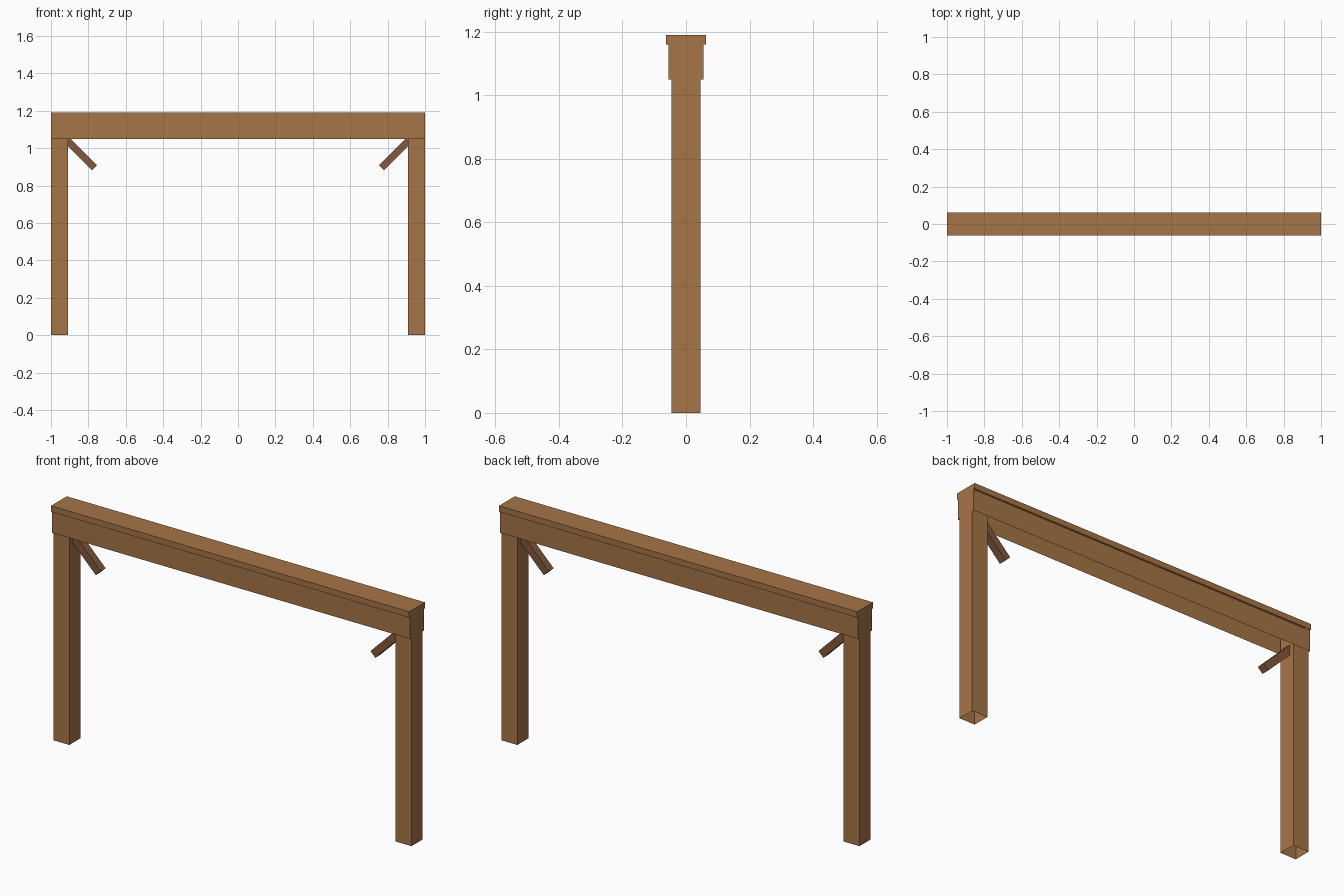
import bpy, bmesh, math
from mathutils import Matrix, Vector

if "Cube" in bpy.data.objects:
    bpy.data.objects.remove(bpy.data.objects["Cube"])


def material(name, rgb):
    m = bpy.data.materials.new(name)
    m.diffuse_color = (*rgb, 1)
    m.use_nodes = True
    m.node_tree.nodes["Principled BSDF"].inputs["Base Color"].default_value = m.diffuse_color
    return m


WOOD = material("brown wood", (0.381, 0.178, 0.063))
DARK = material("dark brown wood", (0.223, 0.098, 0.045))


def box(name, center, size, mat, angle=0.0, open_bottom=False):
    """Box turned about y by angle; optionally without its underside."""
    bm = bmesh.new()
    bmesh.ops.create_cube(bm, size=1)
    if open_bottom:
        under = [f for f in bm.faces if f.normal.z < -0.9]
        bmesh.ops.delete(bm, geom=under, context='FACES_ONLY')
    bm.transform(Matrix.Translation(Vector(center))
                 @ Matrix.Rotation(angle, 4, 'Y')
                 @ Matrix.Diagonal((*size, 1)))
    me = bpy.data.meshes.new(name)
    bm.to_mesh(me)
    bm.free()
    me.materials.append(mat)
    ob = bpy.data.objects.new(name, me)
    bpy.context.collection.objects.link(ob)
    return ob


# Top beam, hollow from below, with a slightly wider cap board
box("beam", (0, 0, 1.105), (2, 0.11, 0.11), WOOD, open_bottom=True)
box("cap_board", (0, 0, 1.175), (2, 0.125, 0.03), WOOD, open_bottom=True)

# Posts reach up into the beam; braces slope down and inwards from the corners
LENGTH = 0.25
for side, s in (("left", -1), ("right", 1)):
    box(side + "_post", (s * 0.955, 0, 0.56), (0.09, 0.09, 1.12), WOOD, open_bottom=True)
    half = LENGTH / 2 * math.sqrt(0.5)
    box(side + "_brace", (s * (0.767 + half), 0, 0.896 + half),
        (LENGTH, 0.04, 0.038), DARK, angle=-s * math.pi / 4)
